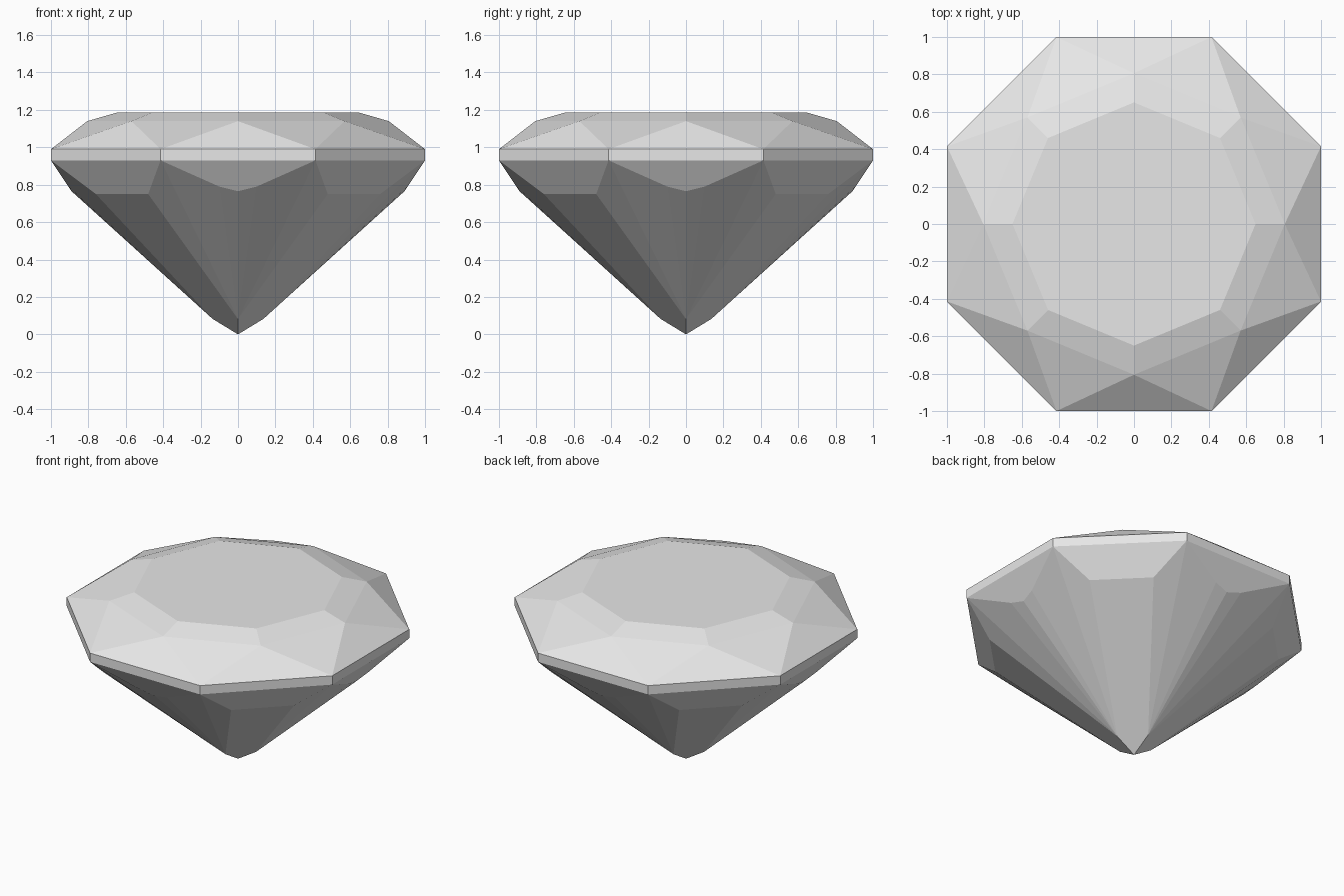
import bpy, bmesh
from math import radians, cos, sin

if "Cube" in bpy.data.objects:
    bpy.data.objects.remove(bpy.data.objects["Cube"], do_unlink=True)


def make_material(name, color):
    mat = bpy.data.materials.new(name)
    mat.use_nodes = True
    mat.diffuse_color = color
    mat.node_tree.nodes["Principled BSDF"].inputs["Base Color"].default_value = color
    return mat


def ring(radius, z, count=8, start=0.0):
    step = 360 / count
    return [(radius * cos(radians(start + i * step)),
             radius * sin(radians(start + i * step)), z) for i in range(count)]


def mirrored(x, y, z):
    """Repeat a point through all eight symmetries of a square."""
    return {(sx * a, sy * b, z) for a, b in ((x, y), (y, x))
            for sx in (-1, 1) for sy in (-1, 1)}


GIRDLE = 1 / cos(radians(22.5))

# Crown: flat table, star points and upper girdle edge
points = ring(0.65, 1.185) + ring(0.806, 1.14) + ring(GIRDLE, 0.99, start=22.5)

# Pavilion: lower girdle edge, break facets, four-sided tip and culet
points += ring(GIRDLE, 0.93, start=22.5)
points += sorted(mirrored(0.48, 0.76, 0.75))
points += sorted(mirrored(0.1, 0.907, 0.79))
points += ring(0.89, 0.765, count=4)
points += ring(0.135, 0.082, count=4)
points.append((0, 0, 0))

# The stone is the convex skin of its corners, with flat facets merged
bm = bmesh.new()
for p in points:
    bm.verts.new(p)
hull = bmesh.ops.convex_hull(bm, input=bm.verts)
loose = [v for v in bm.verts if not v.link_faces]
bmesh.ops.delete(bm, geom=loose, context='VERTS')
bmesh.ops.dissolve_limit(bm, angle_limit=radians(1.5), verts=bm.verts, edges=bm.edges)
bmesh.ops.recalc_face_normals(bm, faces=bm.faces)

mesh = bpy.data.meshes.new("cut_gem")
bm.to_mesh(mesh)
bm.free()
mesh.materials.append(make_material("pale grey", (0.8, 0.8, 0.8, 1)))
gem = bpy.data.objects.new("cut_gem", mesh)
bpy.context.collection.objects.link(gem)
